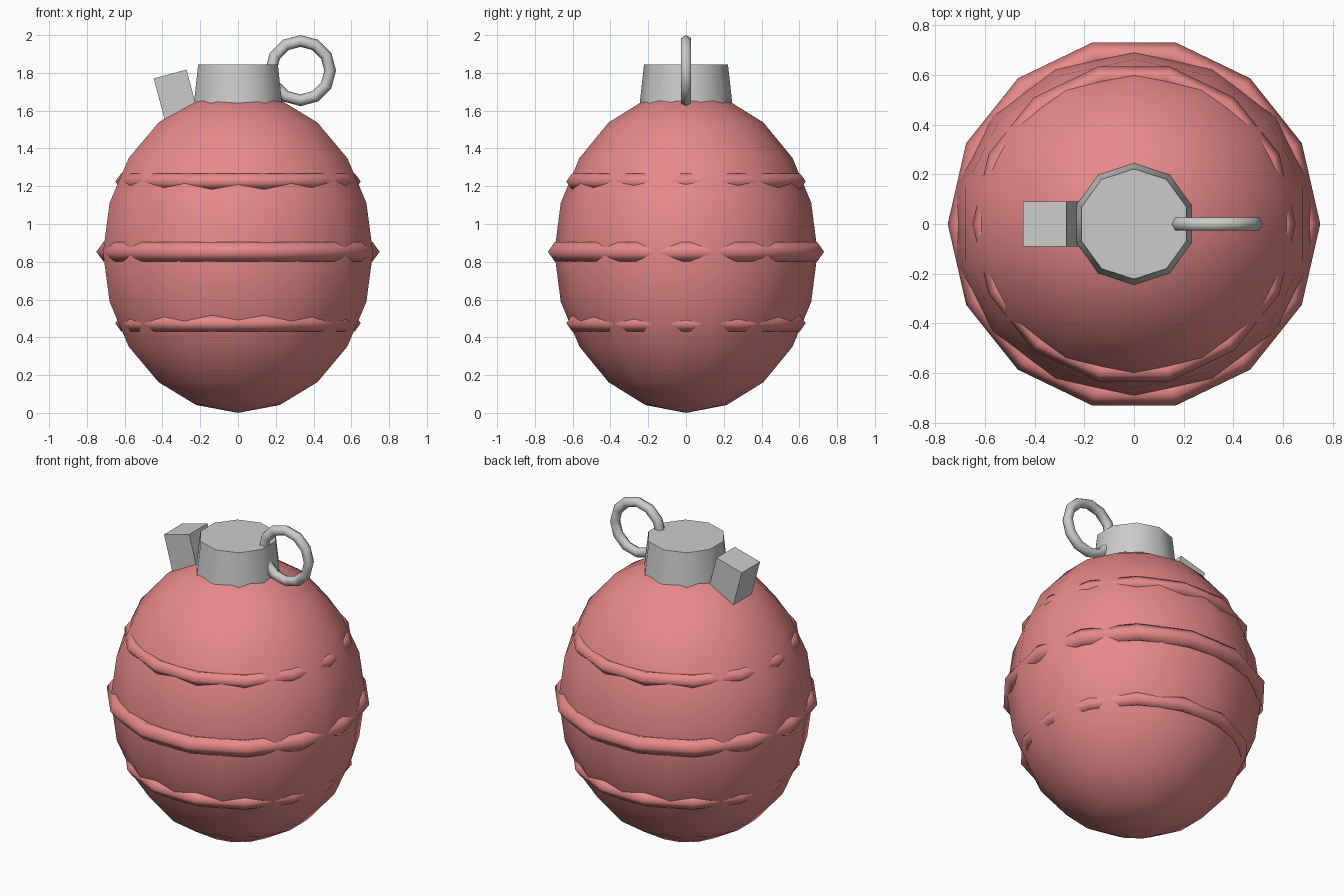
import bpy
from math import radians, pi

if "Cube" in bpy.data.objects:
    bpy.data.objects.remove(bpy.data.objects["Cube"])

red = bpy.data.materials.new("red_paint")
red.diffuse_color = (0.8, 0.25, 0.25, 1)
red.use_nodes = True
red.node_tree.nodes["Principled BSDF"].inputs["Base Color"].default_value = red.diffuse_color


def finish(name, smooth_angle=None, material=None):
    ob = bpy.context.object
    ob.name = name
    bpy.ops.object.transform_apply(location=False, rotation=True, scale=True)
    if smooth_angle:
        bpy.ops.object.shade_smooth_by_angle(angle=radians(smooth_angle))
    if material:
        ob.data.materials.append(material)
    return ob


# egg-shaped body
bpy.ops.mesh.primitive_uv_sphere_add(segments=14, ring_count=10, radius=1, location=(0, 0, 0.85))
bpy.context.object.scale = (0.733, 0.697, 0.85)
finish("body", 60, red)

# raised bands around the body
for name, z, major, minor in (("lower_band", 0.475, 0.605, 0.045),
                              ("middle_band", 0.853, 0.695, 0.055),
                              ("upper_band", 1.225, 0.605, 0.045)):
    bpy.ops.mesh.primitive_torus_add(major_segments=14, minor_segments=5,
                                     major_radius=major, minor_radius=minor, location=(0, 0, z))
    finish(name, 80, red)

# tapered neck cap
bpy.ops.mesh.primitive_cone_add(vertices=10, radius1=0.25, radius2=0.222, depth=0.25,
                                location=(0, 0, 1.72))
finish("neck_cap", 40)

# tilted lever block, lower end sunk into the body
bpy.ops.mesh.primitive_cube_add(size=1, location=(-0.313, 0, 1.62), rotation=(0, radians(-15), 0))
bpy.context.object.scale = (0.18, 0.18, 0.36)
finish("lever")

# pull ring standing upright
bpy.ops.mesh.primitive_torus_add(major_segments=12, minor_segments=6, major_radius=0.157,
                                 minor_radius=0.031, location=(0.331, 0, 1.812),
                                 rotation=(pi / 2, 0, 0))
finish("pull_ring", 80)
